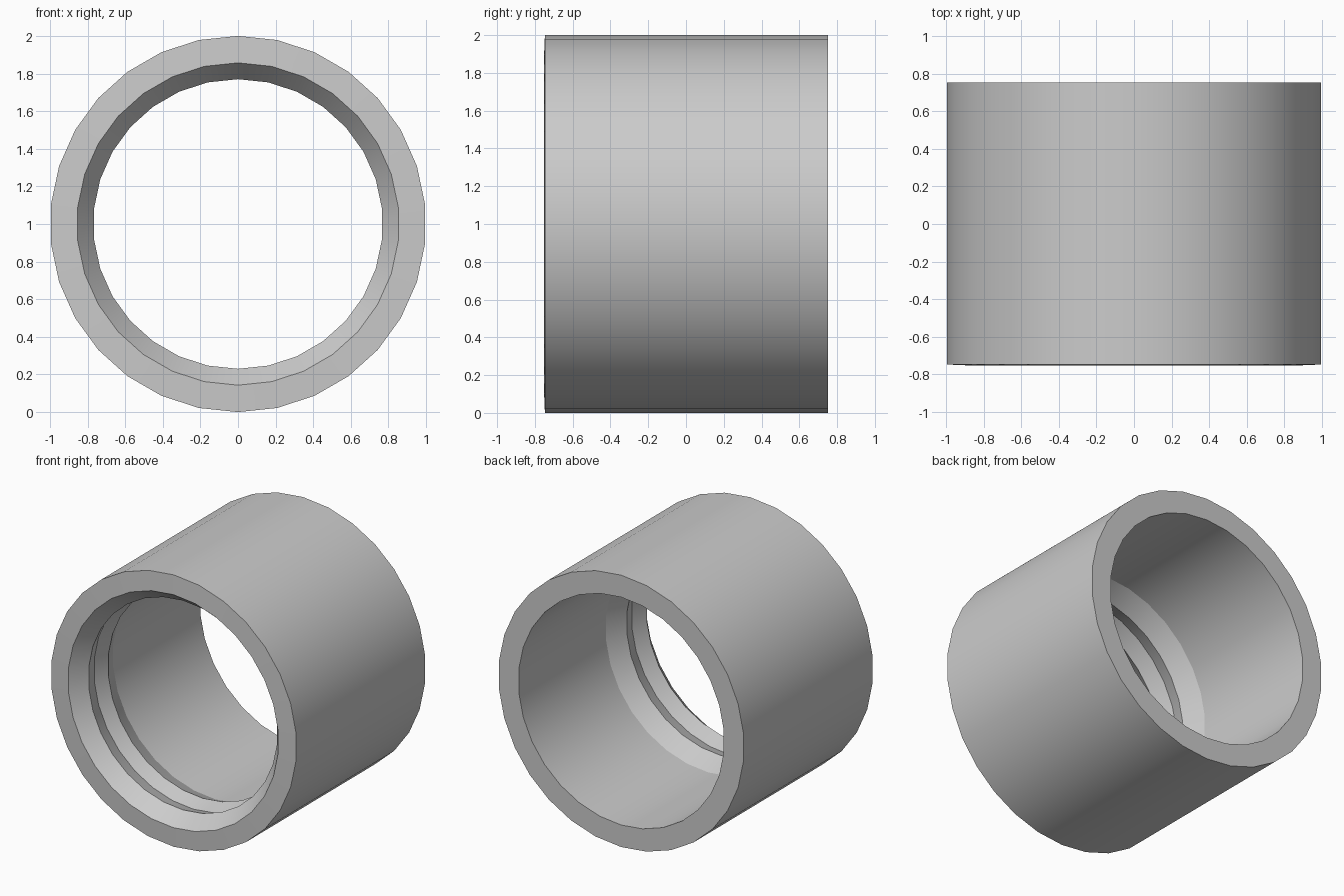
import bpy, bmesh, math

if "Cube" in bpy.data.objects:
    bpy.data.objects.remove(bpy.data.objects["Cube"])

SIDES = 30
# closed (radius, y) section: outer wall, front rim, two V-shaped inner ridges, bore
PROFILE = [(1.0, 0.753), (1.0, -0.747), (0.857, -0.753), (0.77, -0.64),
           (0.81, -0.52), (0.772, -0.41), (0.838, -0.26), (0.838, 0.753)]

# Sleeve: revolve the section around the y axis
bm = bmesh.new()
rings = []
for r, y in PROFILE:
    angles = [2 * math.pi * i / SIDES for i in range(SIDES)]
    rings.append([bm.verts.new((r * math.sin(a), y, 1 + r * math.cos(a))) for a in angles])
for k, ring in enumerate(rings):
    nxt = rings[(k + 1) % len(rings)]
    for i in range(SIDES):
        j = (i + 1) % SIDES
        bm.faces.new((ring[i], ring[j], nxt[j], nxt[i]))
bmesh.ops.recalc_face_normals(bm, faces=bm.faces)

mesh = bpy.data.meshes.new("ridged_sleeve")
bm.to_mesh(mesh)
bm.free()
sleeve = bpy.data.objects.new("ridged_sleeve", mesh)
bpy.context.collection.objects.link(sleeve)

# Smooth walls, sharp ring edges
bpy.context.view_layer.objects.active = sleeve
sleeve.select_set(True)
bpy.ops.object.shade_smooth_by_angle(angle=math.radians(20))
